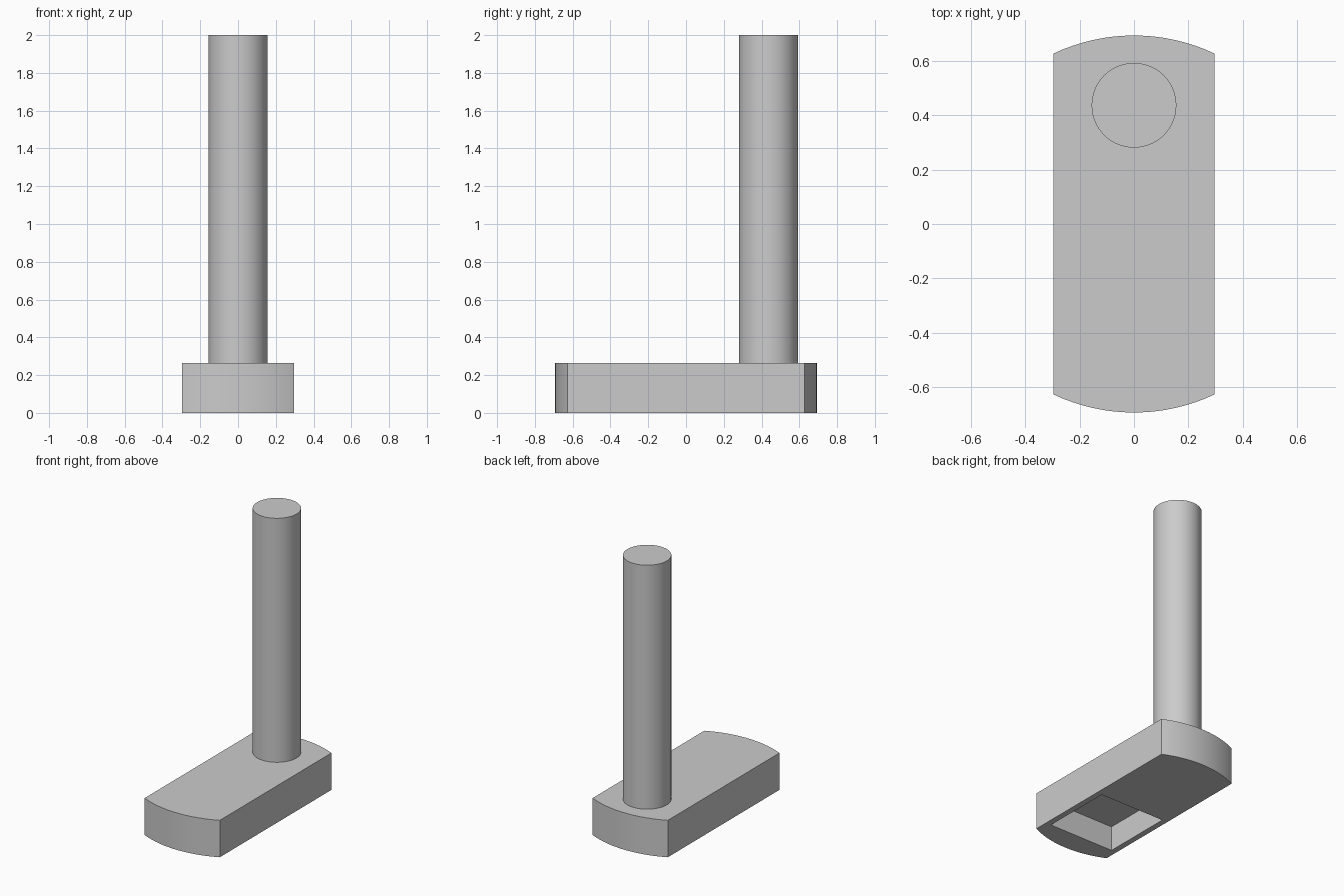
import bpy, bmesh, math

cube = bpy.data.objects.get("Cube")
if cube:
    bpy.data.objects.remove(cube, do_unlink=True)

HALF_W, END_R, BASE_H = 0.296, 0.694, 0.263
POST_R, POST_Y, TOP = 0.156, 0.437, 2.0
POCKET, POCKET_Y, POCKET_D = 0.51, -0.275, 0.175

grey = bpy.data.materials.new("plain grey")
grey.use_nodes = True
colour = (0.6, 0.6, 0.6, 1)
grey.diffuse_color = colour
grey.node_tree.nodes["Principled BSDF"].inputs["Base Color"].default_value = colour


def prism(name, outline, z0, z1):
    """Extrude a flat outline from z0 to z1."""
    bm = bmesh.new()
    face = bm.faces.new([bm.verts.new((x, y, z0)) for x, y in outline])
    ext = bmesh.ops.extrude_face_region(bm, geom=[face])
    top = [v for v in ext["geom"] if isinstance(v, bmesh.types.BMVert)]
    bmesh.ops.translate(bm, verts=top, vec=(0, 0, z1 - z0))
    bmesh.ops.recalc_face_normals(bm, faces=bm.faces)
    mesh = bpy.data.meshes.new(name)
    bm.to_mesh(mesh)
    bm.free()
    mesh.materials.append(grey)
    obj = bpy.data.objects.new(name, mesh)
    bpy.context.collection.objects.link(obj)
    return obj


def arc(radius, start, end, steps, cy=0):
    angles = [start + (end - start) * i / steps for i in range(steps + 1)]
    return [(radius * math.cos(a), cy + radius * math.sin(a)) for a in angles]


# Base slab: straight sides, both ends on one circle
corner = math.acos(HALF_W / END_R)
back = arc(END_R, corner, math.pi - corner, 24)
base = prism("base", back + [(-x, -y) for x, y in back], 0, BASE_H)

# Square pocket in the underside
h = POCKET / 2
square = [(sx * h, POCKET_Y + sy * h) for sx, sy in ((-1, -1), (1, -1), (1, 1), (-1, 1))]
cutter = prism("pocket_cutter", square, -0.1, POCKET_D)
cutter.hide_render = True
cutter.hide_set(True)
cut = base.modifiers.new("pocket", "BOOLEAN")
cut.operation = "DIFFERENCE"
cut.solver = "EXACT"
cut.object = cutter

# Round post standing near the back end
post = prism("post", arc(POST_R, 0, 2 * math.pi, 64, POST_Y)[:-1], BASE_H, TOP)

for obj in (base, post):
    bpy.ops.object.select_all(action="DESELECT")
    obj.select_set(True)
    bpy.context.view_layer.objects.active = obj
    if obj.modifiers:
        bpy.ops.object.modifier_apply(modifier="pocket")
    bpy.ops.object.shade_smooth_by_angle(angle=math.radians(30))
bpy.data.objects.remove(cutter, do_unlink=True)
